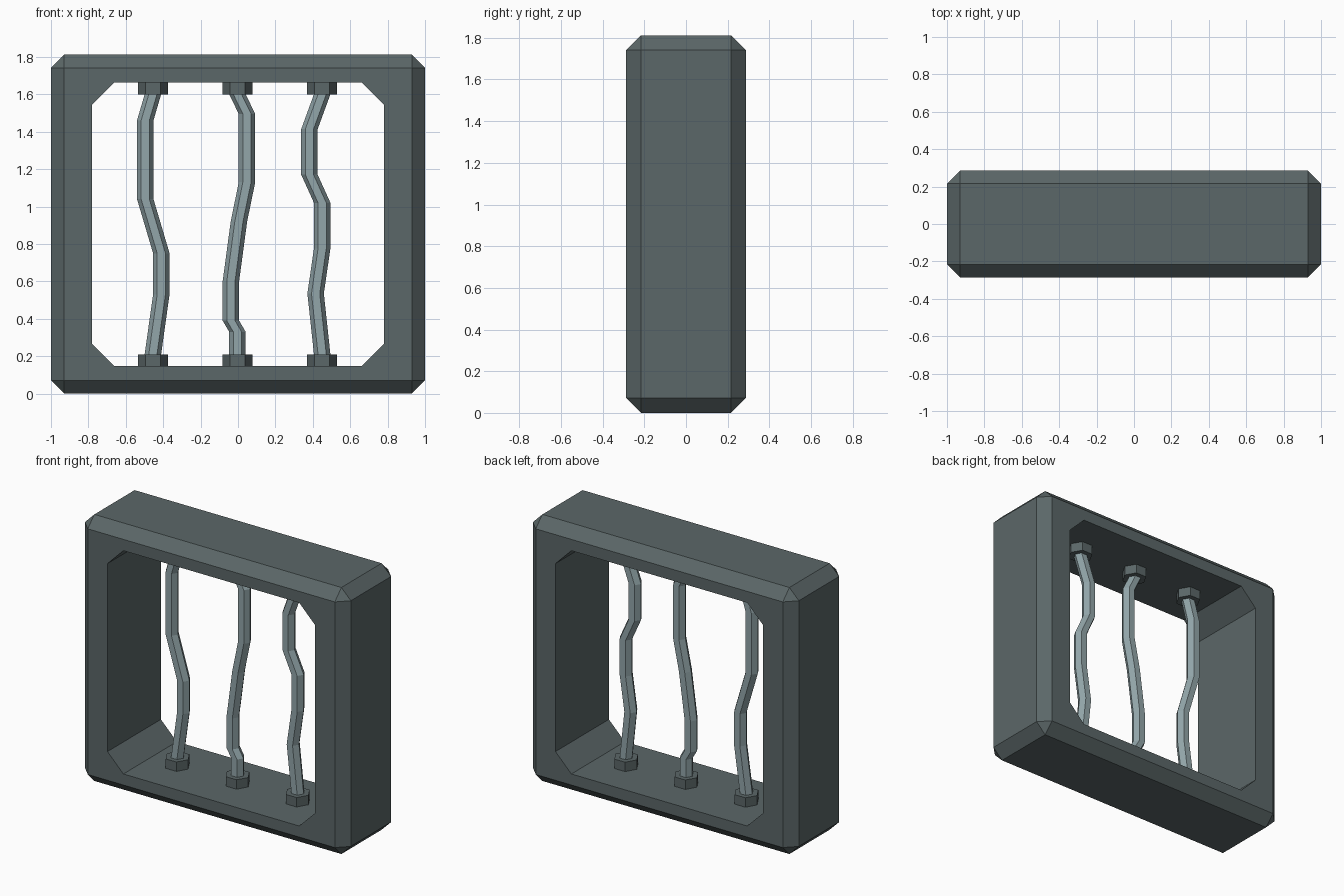
import bpy, bmesh, math

if "Cube" in bpy.data.objects:
    bpy.data.objects.remove(bpy.data.objects["Cube"])


def material(name, color):
    m = bpy.data.materials.new(name)
    m.diffuse_color = (*color, 1)
    m.use_nodes = True
    m.node_tree.nodes["Principled BSDF"].inputs["Base Color"].default_value = m.diffuse_color
    return m


DARK = material("dark_metal", (0.105, 0.135, 0.138))
LIGHT = material("light_metal", (0.29, 0.38, 0.40))


def loft(name, rings, mat):
    """Capped solid through a list of equal-sized vertex rings."""
    bm = bmesh.new()
    loops = [[bm.verts.new(p) for p in ring] for ring in rings]
    n = len(loops[0])
    for a, b in zip(loops, loops[1:]):
        for i in range(n):
            j = (i + 1) % n
            bm.faces.new((a[i], a[j], b[j], b[i]))
    bm.faces.new(loops[0][::-1])
    bm.faces.new(loops[-1])
    bmesh.ops.recalc_face_normals(bm, faces=bm.faces[:])
    me = bpy.data.meshes.new(name)
    bm.to_mesh(me)
    bm.free()
    me.materials.append(mat)
    ob = bpy.data.objects.new(name, me)
    bpy.context.collection.objects.link(ob)
    return ob


def hexagon(x, z, r):
    return [(x + r * math.cos(i * math.pi / 3), r * math.sin(i * math.pi / 3), z) for i in range(6)]


# Frame: chamfered box with an octagonal window cut through it
W, D, H = 1.0, 0.287, 1.812
frame = loft("frame", [[(-W, -D, z), (W, -D, z), (W, D, z), (-W, D, z)] for z in (0, H)], DARK)
bev = frame.modifiers.new("chamfer", 'BEVEL')
bev.width = 0.071
bev.segments = 1

wx, z0, z1, c = 0.781, 0.146, 1.664, 0.12
window = [(-wx + c, z0), (wx - c, z0), (wx, z0 + c), (wx, z1 - c),
          (wx - c, z1), (-wx + c, z1), (-wx, z1 - c), (-wx, z0 + c)]
cutter = loft("window_cutter", [[(x, y, z) for x, z in window] for y in (-0.5, 0.5)], DARK)
cutter.hide_render = True
cut = frame.modifiers.new("window", 'BOOLEAN')
cut.operation = 'DIFFERENCE'
cut.solver = 'EXACT'
cut.object = cutter
bpy.context.view_layer.objects.active = frame
for m in ("chamfer", "window"):
    bpy.ops.object.modifier_apply(modifier=m)
bpy.data.objects.remove(cutter)

# Bent bars: (x, z) bends from the bottom up, ends sit inside the hex sockets
bars = {
    "left": (-0.455, [(-0.41, 0.53), (-0.41, 0.75), (-0.496, 1.04), (-0.496, 1.46)]),
    "middle": (-0.003, [(-0.003, 0.33), (-0.038, 0.39), (-0.038, 0.60), (0.005, 0.92),
                        (0.048, 1.13), (0.048, 1.495)]),
    "right": (0.45, [(0.415, 0.535), (0.45, 0.775), (0.45, 1.02), (0.382, 1.17), (0.382, 1.414)]),
}
h = 0.064
for side, (x, bends) in bars.items():
    path = [(x, z0 + h / 2), (x, z0 + h)] + bends + [(x, z1 - h), (x, z1 - h / 2)]
    loft(side + "_bar", [hexagon(px, pz, 0.044) for px, pz in path], LIGHT)
    # Hex sockets at both ends, sunk slightly into the frame
    for end, lo, hi in (("bottom", z0 - 0.01, z0 + h), ("top", z1 - h, z1 + 0.01)):
        loft(f"{side}_{end}_socket", [hexagon(x, lo, 0.08), hexagon(x, hi, 0.08)], DARK)
